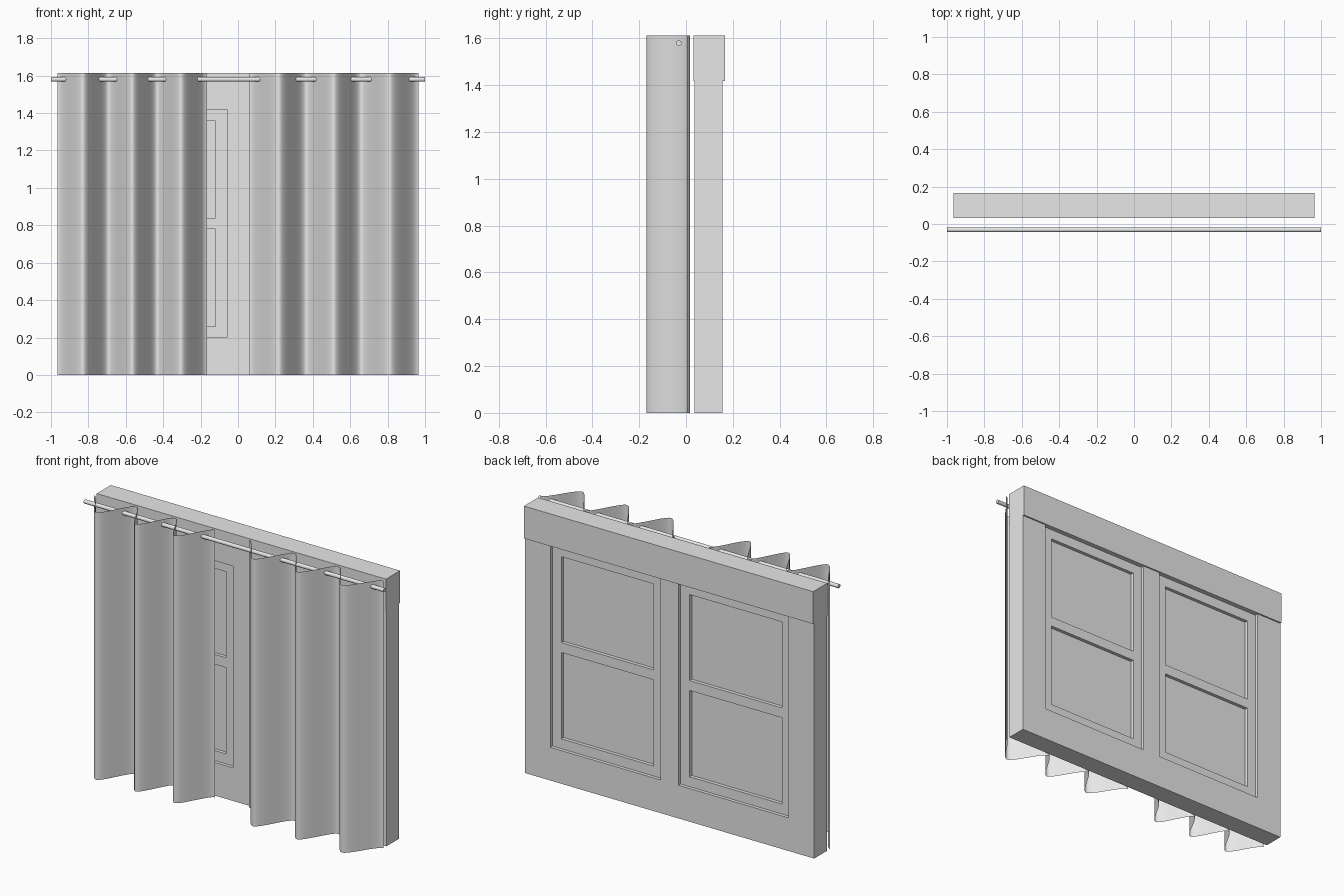
import bpy
import bmesh
from mathutils import Vector
from mathutils.geometry import interpolate_bezier

cube = bpy.data.objects.get("Cube")
if cube:
    bpy.data.objects.remove(cube, do_unlink=True)

grey = bpy.data.materials.new("plain_grey")
grey.use_nodes = True
grey.diffuse_color = (0.8, 0.8, 0.8, 1)
for node in grey.node_tree.nodes:
    if node.type == 'BSDF_PRINCIPLED':
        node.inputs["Base Color"].default_value = (0.8, 0.8, 0.8, 1)


def make_object(name, bm):
    mesh = bpy.data.meshes.new(name)
    bm.to_mesh(mesh)
    bm.free()
    mesh.materials.append(grey)
    obj = bpy.data.objects.new(name, mesh)
    bpy.context.collection.objects.link(obj)
    return obj


def box(name, x, y, z):
    """Box from (min, max) pairs along each axis."""
    bm = bmesh.new()
    bmesh.ops.create_cube(bm, size=1)
    for v in bm.verts:
        v.co = [pair[0] if c < 0 else pair[1] for c, pair in zip(v.co, (x, y, z))]
    return make_object(name, bm)


HALF, TOP = 0.965, 1.613
OPEN_IN, OPEN_OUT = 0.06, 0.795      # window opening on each side
OPEN_LOW, OPEN_HIGH = 0.2, 1.418
RAIL = 0.06
FRAME_Y, SASH_Y, PANE_Y = (0.036, 0.157), (0.056, 0.137), (0.076, 0.116)

# Fixed frame: header, sill and centre mullion
box("header", (-HALF, HALF), (0.032, 0.166), (OPEN_HIGH, TOP))
box("sill", (-OPEN_OUT, OPEN_OUT), FRAME_Y, (0, OPEN_LOW))
box("mullion", (-OPEN_IN, OPEN_IN), FRAME_Y, (OPEN_LOW, OPEN_HIGH))

# Side posts and the two sashes, one set on each side
for side, s in (("left", 1), ("right", -1)):
    def span(a, b):
        return tuple(sorted((s * a, s * b)))

    box(side + "_post", span(OPEN_OUT, HALF), FRAME_Y, (0, OPEN_HIGH))
    pane_x = span(OPEN_IN + RAIL, OPEN_OUT - RAIL)
    height = (OPEN_LOW, OPEN_HIGH)
    box(side + "_inner_stile", span(OPEN_IN, OPEN_IN + RAIL), SASH_Y, height)
    box(side + "_outer_stile", span(OPEN_OUT - RAIL, OPEN_OUT), SASH_Y, height)
    for label, z in (("bottom", OPEN_LOW), ("middle", 0.78), ("top", OPEN_HIGH - RAIL)):
        box(f"{side}_{label}_rail", pane_x, SASH_Y, (z, z + RAIL))
    box(side + "_lower_pane", pane_x, PANE_Y, (OPEN_LOW + RAIL, 0.78))
    box(side + "_upper_pane", pane_x, PANE_Y, (0.78 + RAIL, OPEN_HIGH - RAIL))

# Pleat profile from inner to outer edge: (fraction of width, y)
FRONT, BACK = -0.169, 0.018
PLEATS = [(0, BACK), (0.175, FRONT), (0.335, BACK), (0.5, FRONT),
          (0.66, BACK), (0.83, FRONT), (1, 0.006)]


def curtain(name, inner, outer):
    """Pleated sheet swept straight up from the floor."""
    knots = [Vector((inner + f * (outer - inner), y, 0)) for f, y in PLEATS]
    path = [knots[0]]
    for a, b in zip(knots, knots[1:]):
        handle = Vector(((b.x - a.x) * 0.27, 0, 0))
        path += interpolate_bezier(a, a + handle, b - handle, b, 15)[1:]
    bm = bmesh.new()
    low = [bm.verts.new(p) for p in path]
    high = [bm.verts.new((p.x, p.y, TOP)) for p in path]
    for i in range(len(path) - 1):
        quad = [low[i], low[i + 1], high[i + 1], high[i]]
        face = bm.faces.new(quad if outer > inner else quad[::-1])
        face.smooth = True
    return make_object(name, bm)


curtain("left_curtain", 0.06, HALF)
curtain("right_curtain", -0.165, -HALF)

# Curtain rod
bpy.ops.mesh.primitive_cylinder_add(vertices=16, radius=0.012, depth=2,
                                    location=(0, -0.031, 1.58),
                                    rotation=(0, 1.5708, 0))
rod = bpy.context.object
rod.name = "curtain_rod"
rod.data.materials.append(grey)
bpy.ops.object.shade_smooth_by_angle()
